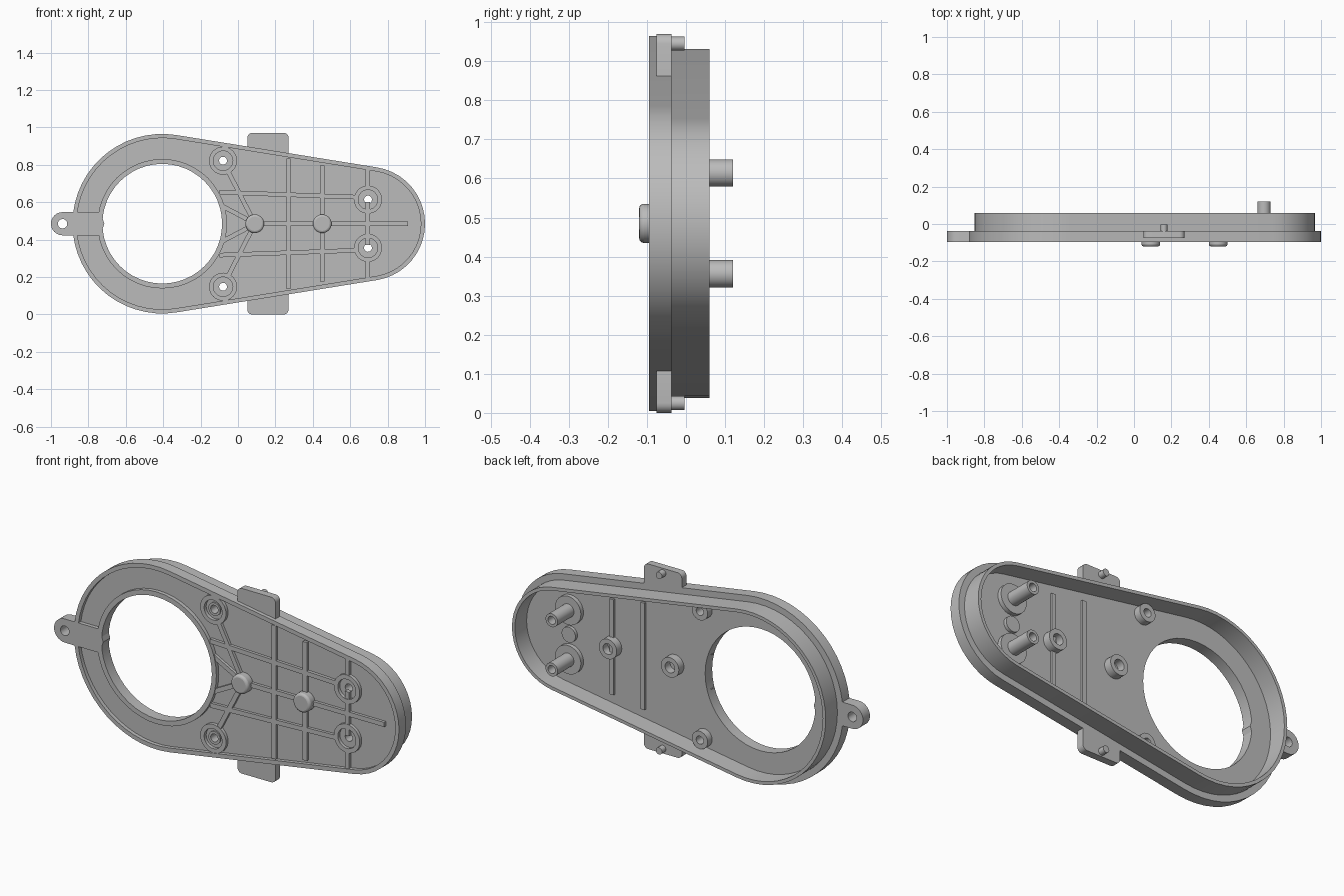
import bpy
import bmesh
import math
from mathutils import Vector

if "Cube" in bpy.data.objects:
    bpy.data.objects.remove(bpy.data.objects["Cube"], do_unlink=True)

grey = bpy.data.materials.new("light_grey")
grey.use_nodes = True
grey.diffuse_color = (0.5, 0.5, 0.5, 1)
grey.node_tree.nodes["Principled BSDF"].inputs["Base Color"].default_value = (0.5, 0.5, 0.5, 1)

MID = 0.485                                # height of the symmetry line
FRONT, FACE, STEP, BACK = -0.095, -0.075, -0.037, 0.06
BIG, SMALL = (-0.405, 0.48), (0.695, 0.305)   # end arcs: x, radius
HOLE_R = 0.32
parts = []


def finish(name, bm):
    bmesh.ops.recalc_face_normals(bm, faces=bm.faces[:])
    mesh = bpy.data.meshes.new(name)
    bm.to_mesh(mesh)
    bm.free()
    mesh.materials.append(grey)
    obj = bpy.data.objects.new(name, mesh)
    bpy.context.collection.objects.link(obj)
    parts.append(obj)
    return obj


def arc(x, z, r, start, end, n):
    angles = [math.radians(start + (end - start) * i / n) for i in range(n + 1)]
    return [(x + r * math.cos(a), z + r * math.sin(a)) for a in angles]


def circle(x, z, r, n=32):
    return arc(x, z, r, 0, 360, n)[:-1]


def body_outline(inset):
    # Two end arcs joined by their tangents
    t = 90 - math.degrees(math.asin((BIG[1] - SMALL[1]) / (SMALL[0] - BIG[0])))
    return (arc(SMALL[0], MID, SMALL[1] - inset, -t, t, 20)
            + arc(BIG[0], MID, BIG[1] - inset, t, 360 - t, 30))


def prism(name, outline, y0, y1):
    bm = bmesh.new()
    a, b = [[bm.verts.new((x, y, z)) for x, z in outline] for y in (y0, y1)]
    bm.faces.new(a)
    bm.faces.new(b)
    for i in range(len(a)):
        bm.faces.new((a[i - 1], a[i], b[i], b[i - 1]))
    return finish(name, bm)


def ring(name, outer, inner, y0, y1):
    bm = bmesh.new()
    loops = [[bm.verts.new((x, y, z)) for x, z in line]
             for line, y in ((outer, y0), (outer, y1), (inner, y1), (inner, y0))]
    for k in range(4):
        a, b = loops[k - 1], loops[k]
        for i in range(len(a)):
            bm.faces.new((a[i - 1], a[i], b[i], b[i - 1]))
    return finish(name, bm)


def tube(name, x, z, r_out, r_in, y0, y1, n=32):
    return ring(name, circle(x, z, r_out, n), circle(x, z, r_in, n), y0, y1)


def rib(name, start, end, y0, y1, width=0.024):
    a, b = Vector(start), Vector(end)
    side = (b - a).normalized().orthogonal() * width / 2
    return prism(name, [a + side, a - side, b - side, b + side], y0, y1)


def bevel(obj, width):
    mod = obj.modifiers.new("soft_edge", "BEVEL")
    mod.width, mod.segments, mod.limit_method = width, 3, "ANGLE"


def cut(obj, x, z, r, n=32):
    cutter = prism("cutter", circle(x, z, r, n), -0.3, 0.3)
    parts.remove(cutter)
    cutter.hide_render = True
    mod = obj.modifiers.new("hole", "BOOLEAN")
    mod.operation, mod.solver, mod.object = "DIFFERENCE", "EXACT", cutter
    bpy.context.view_layer.update()
    baked = bpy.data.meshes.new_from_object(
        obj.evaluated_get(bpy.context.evaluated_depsgraph_get()))
    obj.modifiers.clear()
    obj.data = baked
    bpy.data.objects.remove(cutter, do_unlink=True)


# Body: floor, front flange and rear wall
floor = prism("floor_plate", body_outline(0.008), FACE, STEP)
ring("front_flange", body_outline(0), body_outline(0.022), FRONT, STEP)
ring("rear_wall", body_outline(0.033), body_outline(0.05), STEP - 0.01, BACK)
cut(floor, BIG[0], MID, HOLE_R, 48)
tube("opening_rim", BIG[0], MID, HOLE_R + 0.026, HOLE_R, FRONT, FACE + 0.01, 48)

# Side ear with a screw hole
ear = prism("mounting_ear",
            arc(-0.938, MID, 0.062, 90, 270, 16)
            + [(-0.735, MID - 0.062), (-0.715, MID), (-0.735, MID + 0.062)], FRONT, STEP)
cut(ear, -0.938, MID, 0.025)

# Front buttons with hollow bosses behind
for x in (0.09, 0.45):
    bevel(prism("front_button", circle(x, MID, 0.05), -0.12, FACE + 0.01), 0.012)
    tube("rear_button_boss", x, MID, 0.052, 0.028, STEP - 0.01, 0.005)

# Long ribs on the front, shorter ones on the back
rib("centre_rib", (0.09, MID), (0.91, MID), -0.09, FACE + 0.01)
for x, front, back in ((0.27, 0.35, 0.28), (0.45, 0.31, 0.25)):
    rib("front_cross_rib", (x, MID - front), (x, MID + front), -0.09, FACE + 0.01)
    rib("rear_cross_rib", (x, MID - back), (x, MID + back), STEP - 0.01, -0.025)
rib("end_cross_rib", (0.695, 0.37), (0.695, 0.6), -0.09, FACE + 0.01)
prism("rear_disc", circle(0.695, MID, 0.04), STEP - 0.01, -0.02)

# Parts mirrored above and below the symmetry line
for s, label in ((1, "upper"), (-1, "lower")):
    def at(x, h):
        return (x, MID + s * h)

    # Screw bosses next to the opening
    x, z = at(-0.08, 0.337)
    cut(floor, x, z, 0.021)
    tube(label + "_front_boss", x, z, 0.075, 0.052, -0.092, FACE + 0.01)
    tube(label + "_front_collar", x, z, 0.034, 0.021, -0.082, FACE + 0.01)
    tube(label + "_rear_boss", x, z, 0.046, 0.021, STEP - 0.01, 0.0)

    # Hollow pegs at the narrow end
    x, z = at(0.695, 0.129)
    cut(floor, x, z, 0.021)
    tube(label + "_peg_front_boss", x, z, 0.075, 0.052, -0.092, FACE + 0.01)
    tube(label + "_peg_base", x, z, 0.075, 0.021, STEP - 0.01, -0.015)
    tube(label + "_peg", x, z, 0.035, 0.021, STEP - 0.01, 0.12)

    # Bracing ribs
    for a, b in (((-0.1, 0.168), (0.64, 0.142)),
                 ((-0.05, 0.275), (0.07, 0.04)),
                 ((-0.095, 0.1), (0.06, 0.018)),
                 ((0.695, 0.195), (0.695, 0.295))):
        rib(label + "_brace", at(*a), at(*b), -0.09, FACE + 0.01)

    # Side tabs with small pins
    r = 0.025
    corners = arc(0.27 - r, 0.485 - r, r, 0, 90, 5) + arc(0.05 + r, 0.485 - r, r, 90, 180, 5)
    outline = [at(*p) for p in corners + [(0.05, 0.375), (0.27, 0.375)]]
    prism(label + "_tab", outline, FACE, STEP)
    prism(label + "_tab_pin", circle(*at(0.16, 0.46), 0.018, 20), STEP - 0.01, -0.004)

# Smooth rounded surfaces, keeping edges sharp
bpy.ops.object.select_all(action="DESELECT")
for obj in parts:
    obj.select_set(True)
bpy.context.view_layer.objects.active = floor
bpy.ops.object.shade_smooth_by_angle(angle=math.radians(30))
